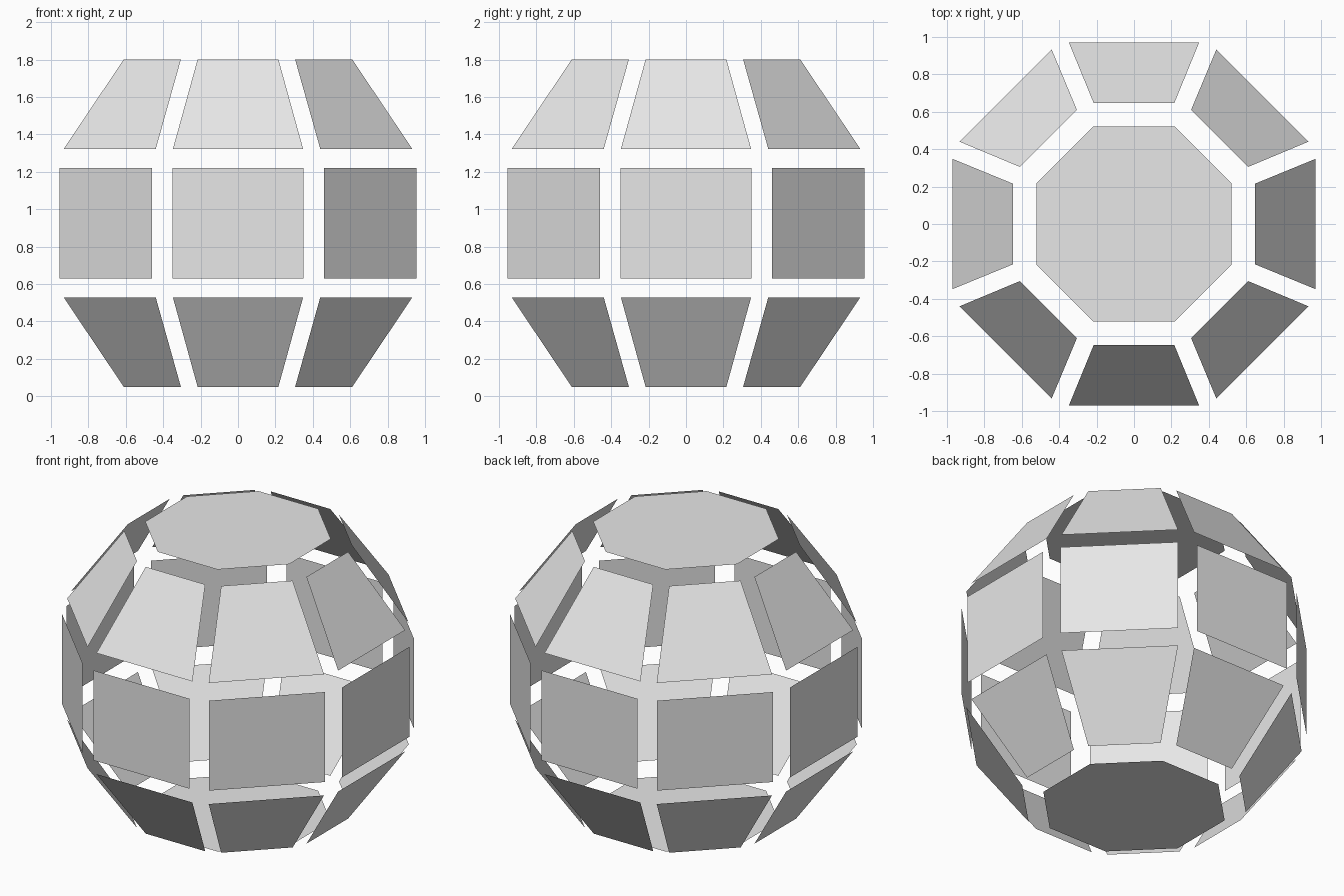
import bpy
import math
from mathutils import Matrix, Vector

cube = bpy.data.objects.get("Cube")
if cube:
    bpy.data.objects.remove(cube, do_unlink=True)

SIDES = 8
HEIGHT = 1.85

# One plain grey for every panel
grey = bpy.data.materials.new("light_grey")
grey.use_nodes = True
grey.diffuse_color = (0.8, 0.8, 0.8, 1)
grey.node_tree.nodes["Principled BSDF"].inputs["Base Color"].default_value = (0.8, 0.8, 0.8, 1)


def add_face(name, points):
    """Make one thin flat panel, wound outward."""
    mesh = bpy.data.meshes.new(name)
    mesh.from_pydata(points, [], [range(len(points))])
    mesh.materials.append(grey)
    obj = bpy.data.objects.new(name, mesh)
    bpy.context.collection.objects.link(obj)
    return obj


def panel_ring(name, low, high):
    """Repeat a panel around z; low and high are (radius, half width, height)."""
    (r0, w0, z0), (r1, w1, z1) = low, high
    panel = [Vector(p) for p in ((-w0, -r0, z0), (w0, -r0, z0), (w1, -r1, z1), (-w1, -r1, z1))]
    for i in range(SIDES):
        turn = Matrix.Rotation(i * math.tau / SIDES, 3, "Z")
        add_face(f"{name}_{i + 1}", [turn @ p for p in panel])


def cap(name, z, direction):
    """Octagonal end panel with flat sides facing the axes."""
    radius = 0.522 / math.cos(math.pi / SIDES)
    angles = [direction * (i + 0.5) * math.tau / SIDES for i in range(SIDES)]
    add_face(name, [(radius * math.cos(a), radius * math.sin(a), z) for a in angles])


# Slanted rows mirror each other about the upright middle row
wide, narrow = (0.97, 0.348), (0.648, 0.216)
panel_ring("lower_panel", (*narrow, 0.05), (*wide, 0.528))
panel_ring("middle_panel", (1.0, 0.35, 0.63), (1.0, 0.35, 1.22))
panel_ring("upper_panel", (*wide, HEIGHT - 0.528), (*narrow, HEIGHT - 0.05))

# End caps
cap("top_cap", HEIGHT, 1)
cap("bottom_cap", 0, -1)
